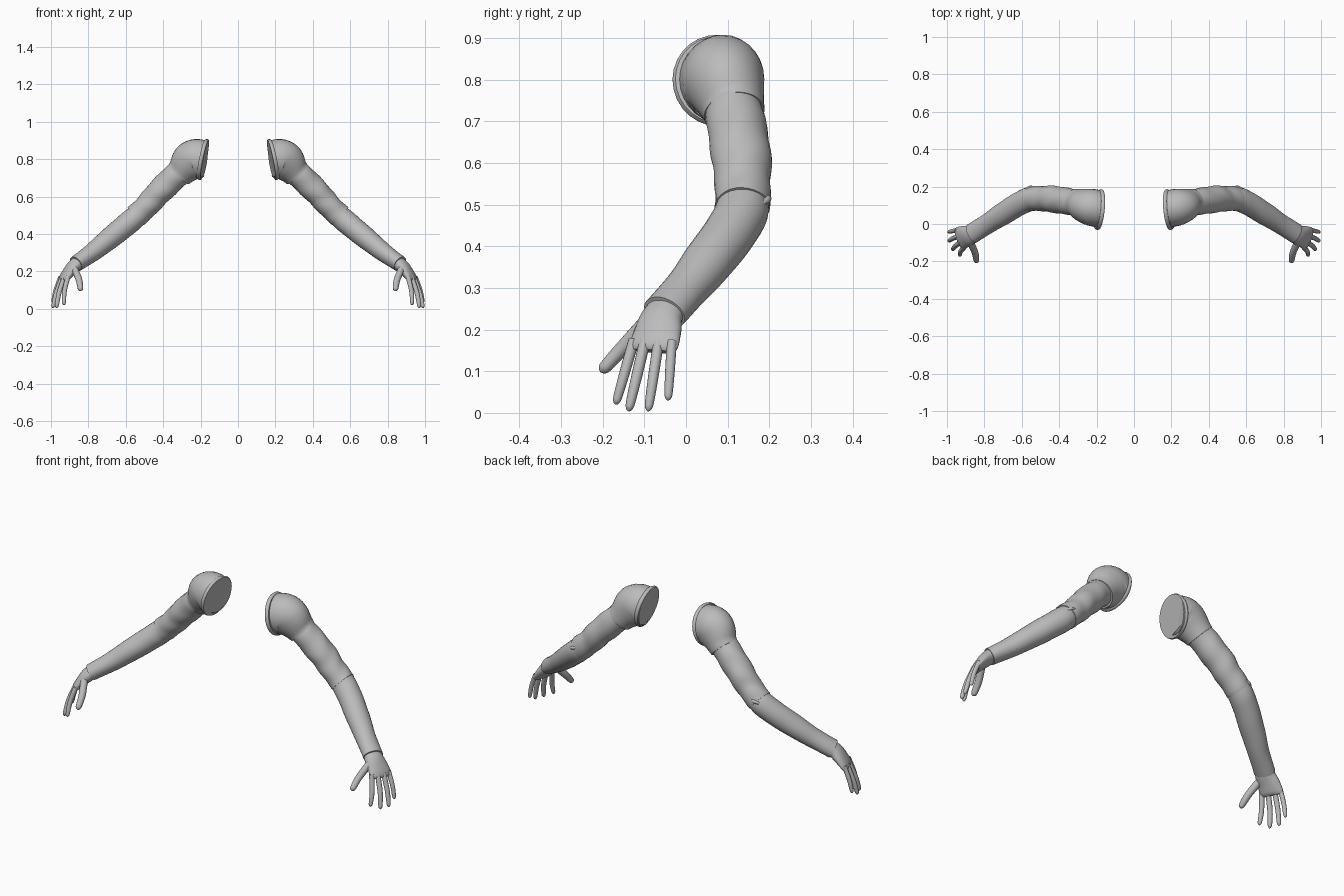
import bpy, bmesh, math
from mathutils import Vector

if "Cube" in bpy.data.objects:
    bpy.data.objects.remove(bpy.data.objects["Cube"], do_unlink=True)

grey = bpy.data.materials.new("plain_grey")
grey.use_nodes = True
grey.diffuse_color = (0.5, 0.5, 0.5, 1)
grey.node_tree.nodes["Principled BSDF"].inputs["Base Color"].default_value = (0.5, 0.5, 0.5, 1)


def spline(points, steps):
    """Catmull-Rom through stations of any length."""
    pts = [points[0]] + list(points) + [points[-1]]
    out = []
    for a, b, c, d in zip(pts, pts[1:], pts[2:], pts[3:]):
        for i in range(steps):
            t = i / steps
            out.append([q + t / 2 * (r - p + t * (2 * p - 5 * q + 4 * r - s + t * (3 * (q - r) + s - p)))
                        for p, q, r, s in zip(a, b, c, d)])
    return out + [list(points[-1])]


def loft(name, stations, side=(0, 1, 0), steps=6, sides=28, wrinkle=0.0, axis=None):
    """Skin elliptical sections (x, y, z, half width, half thickness) and mirror them."""
    rows = spline(stations, steps)
    centres = [Vector(r[:3]) for r in rows]
    bm = bmesh.new()
    rings = []
    for i, row in enumerate(rows):
        t = centres[min(i + 1, len(rows) - 1)] - centres[max(i - 1, 0)]
        t = (Vector(axis) if axis else t).normalized()
        u = Vector(side)
        u = (u - t * u.dot(t)).normalized()
        v = t.cross(u)
        ring = []
        for k in range(sides):
            a = math.tau * k / sides
            f = 1 + wrinkle * math.sin(i * 0.9 + 2 * math.cos(a) + math.sin(2 * a))
            ring.append(bm.verts.new(centres[i] + f * (u * row[3] * math.cos(a) + v * row[4] * math.sin(a))))
        rings.append(ring)
    for lo, hi in zip(rings, rings[1:]):
        for k in range(sides):
            n = (k + 1) % sides
            bm.faces.new((lo[k], lo[n], hi[n], hi[k]))
    bm.faces.new(rings[0][::-1])
    bm.faces.new(rings[-1])
    bmesh.ops.recalc_face_normals(bm, faces=bm.faces)
    mesh = bpy.data.meshes.new(name)
    bm.to_mesh(mesh)
    bm.free()
    mesh.materials.append(grey)
    ob = bpy.data.objects.new(name, mesh)
    bpy.context.collection.objects.link(ob)
    bpy.ops.object.select_all(action='DESELECT')
    ob.select_set(True)
    bpy.context.view_layer.objects.active = ob
    bpy.ops.object.shade_smooth_by_angle(angle=math.radians(40))
    ob.modifiers.new("other_arm", 'MIRROR').use_mirror_merge = False
    return ob


def finger(name, base, tip, r, bow):
    """Slightly bent tube with a rounded tip."""
    base, tip = Vector(base), Vector(tip)
    stations = []
    for t, k in ((0, 1.05), (0.5, 1), (0.88, 0.85), (0.97, 0.55), (1, 0.15)):
        c = base.lerp(tip, t) + Vector((bow * math.sin(math.pi * t), 0, 0))
        stations.append((*c, r * k, r * k))
    loft(name, stations, steps=4, sides=14)


# Flat flange on the torso side of the shoulder
loft("shoulder_flange", [
    (0.178, 0.076, 0.796, 0.106, 0.109),
    (0.187, 0.077, 0.798, 0.110, 0.112),
    (0.198, 0.078, 0.800, 0.104, 0.106)], axis=(1, 0.1, 0.2), steps=3)

# Rounded shoulder cap
loft("shoulder", [
    (0.185, 0.080, 0.797, 0.098, 0.104),
    (0.230, 0.090, 0.800, 0.099, 0.107),
    (0.265, 0.100, 0.775, 0.090, 0.103),
    (0.300, 0.112, 0.737, 0.077, 0.081),
    (0.318, 0.116, 0.718, 0.073, 0.075)])

# Creased upper sleeve, ending over the elbow
loft("upper_arm", [
    (0.290, 0.112, 0.750, 0.066, 0.070),
    (0.355, 0.121, 0.690, 0.071, 0.070),
    (0.430, 0.133, 0.615, 0.072, 0.068),
    (0.490, 0.136, 0.548, 0.067, 0.064),
    (0.548, 0.136, 0.494, 0.067, 0.063)], wrinkle=0.025)

# Forearm tapering to the cuff
loft("forearm", [
    (0.510, 0.137, 0.525, 0.058, 0.056),
    (0.555, 0.134, 0.485, 0.064, 0.061),
    (0.612, 0.109, 0.437, 0.063, 0.061),
    (0.700, 0.055, 0.365, 0.061, 0.057),
    (0.785, 0.000, 0.297, 0.054, 0.049),
    (0.867, -0.052, 0.240, 0.055, 0.043)], wrinkle=0.006)

# Palm, wide and thin towards the knuckles
loft("palm", [
    (0.850, -0.042, 0.255, 0.046, 0.035),
    (0.880, -0.060, 0.225, 0.053, 0.035),
    (0.906, -0.068, 0.195, 0.059, 0.029),
    (0.930, -0.077, 0.162, 0.062, 0.021),
    (0.936, -0.080, 0.148, 0.055, 0.012)], side=(0.35, 1, 0), steps=5)

# Fingers and thumb
finger("index_finger", (0.908, -0.125, 0.175), (0.930, -0.169, 0.020), 0.0125, 0.008)
finger("middle_finger", (0.925, -0.098, 0.175), (0.970, -0.138, 0.004), 0.013, 0.008)
finger("ring_finger", (0.940, -0.066, 0.170), (0.990, -0.091, 0.004), 0.0125, 0.006)
finger("little_finger", (0.948, -0.034, 0.172), (0.990, -0.043, 0.030), 0.0115, 0.006)
finger("thumb", (0.875, -0.098, 0.215), (0.842, -0.205, 0.098), 0.018, -0.008)

# Small crease folds over the elbow seam
loft("elbow_fold", [
    (0.535, 0.198, 0.520, 0.004, 0.004),
    (0.560, 0.194, 0.512, 0.010, 0.009),
    (0.590, 0.174, 0.498, 0.004, 0.004)], sides=12)
